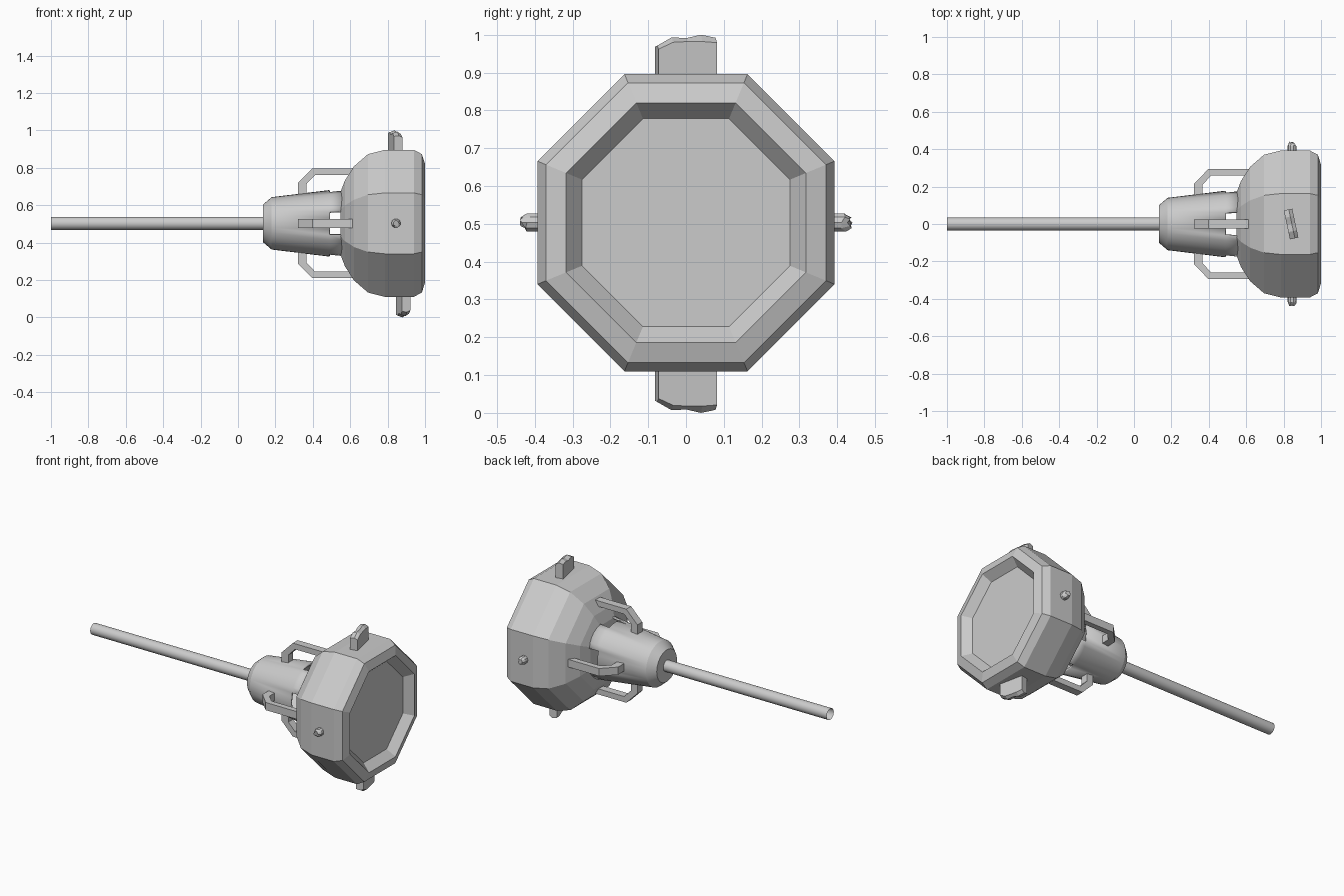
import bpy, bmesh, math, random
from mathutils import Matrix, Vector

if "Cube" in bpy.data.objects:
    bpy.data.objects.remove(bpy.data.objects["Cube"])

CZ = 0.503          # height of the long axis
random.seed(3)


def make(name, bm, smooth=False):
    bmesh.ops.recalc_face_normals(bm, faces=bm.faces)
    me = bpy.data.meshes.new(name)
    bm.to_mesh(me)
    bm.free()
    ob = bpy.data.objects.new(name, me)
    ob.location.z = CZ
    bpy.context.collection.objects.link(ob)
    if smooth:
        bpy.ops.object.select_all(action='DESELECT')
        ob.select_set(True)
        bpy.context.view_layer.objects.active = ob
        bpy.ops.object.shade_smooth_by_angle(angle=math.radians(25))
    return ob


def lathe(profile, n, phase=0.0, cap_start=True, cap_end=True, skip=None):
    """Rings of n points around the x axis from (x, radius) pairs."""
    bm = bmesh.new()
    rings = []
    for x, r in profile:
        angs = [phase + 2 * math.pi * i / n for i in range(n)]
        rings.append([bm.verts.new((x, r * math.cos(a), r * math.sin(a))) for a in angs])
    for k in range(len(rings) - 1):
        a, b = rings[k], rings[k + 1]
        for i in range(n):
            if skip and skip(k, i):
                continue
            j = (i + 1) % n
            bm.faces.new((a[i], a[j], b[j], b[i]))
    if cap_start:
        bm.faces.new(rings[0])
    if cap_end:
        bm.faces.new(rings[-1])
    loose = [v for v in bm.verts if not v.link_faces]
    bmesh.ops.delete(bm, geom=loose, context='VERTS')
    return bm


# Octagonal head with bevelled rim and recessed face (apothem -> circumradius)
k = 1 / math.cos(math.pi / 8)
head = [(0.547, 0.165), (0.572, 0.23), (0.62, 0.305), (0.695, 0.37), (0.785, 0.393),
        (0.94, 0.393), (0.983, 0.37), (1.0, 0.317), (0.95, 0.275)]
make("head", lathe([(x, a * k) for x, a in head], 8, math.pi / 8))

# Tapered collar, with four notches in its open end
neck = make("collar", lathe([(0.133, 0.10), (0.18, 0.14), (0.49, 0.178), (0.555, 0.186)], 36,
                            cap_end=False,
                            skip=lambda b, i: b == 2 and (i + 2) % 9 < 4), True)
wall = neck.modifiers.new("wall", 'SOLIDIFY')
wall.thickness = 0.012
wall.offset = -1

# Long thin rod
make("rod", lathe([(-1.0, 0.035), (0.15, 0.035)], 24, cap_start=False, cap_end=False), True)

# Four bent brackets joining collar and head
outline = [(0.32, 0.14), (0.32, 0.215), (0.397, 0.293), (0.65, 0.293),
           (0.65, 0.258), (0.412, 0.258), (0.366, 0.21), (0.366, 0.14)]
for q in range(4):
    bm = bmesh.new()
    f = bm.faces.new([bm.verts.new((x, -0.024, r)) for x, r in outline])
    ext = bmesh.ops.extrude_face_region(bm, geom=[f])
    bmesh.ops.translate(bm, vec=(0, 0.048, 0),
                        verts=[g for g in ext['geom'] if isinstance(g, bmesh.types.BMVert)])
    bm.transform(Matrix.Rotation(q * math.pi / 2, 4, 'X'))
    make(f"bracket_{q + 1}", bm)

# Broken flat tabs above and below: rows of (front edge, ridge, back edge) heights
tips = [(0.459, 0.468, 0.465), (0.477, 0.49, 0.482), (0.479, 0.488, 0.475),
        (0.479, 0.497, 0.486), (0.476, 0.489, 0.483)]
for name, cx, side in (("top_tab", 0.84, 1), ("bottom_tab", 0.883, -1)):
    bm = bmesh.new()
    rows = []
    for i, tip in enumerate(tips):
        y = -0.079 + 0.158 * i / 4
        grow = 0 if side > 0 else 0.006
        sec = [(0.023, 0.34), (0.023, tip[0] + grow), (0.004, tip[1] + grow),
               (-0.023, tip[2] + grow), (-0.023, 0.34)]
        rows.append([bm.verts.new((x, y, side * h)) for x, h in sec])
    for a, b in zip(rows, rows[1:]):
        for j in range(5):
            bm.faces.new((a[j], a[(j + 1) % 5], b[(j + 1) % 5], b[j]))
    bm.faces.new(rows[0])
    bm.faces.new(rows[-1])
    bm.transform(Matrix.Translation((cx, 0, 0)) @ Matrix.Rotation(math.radians(12), 4, 'Z'))
    make(name, bm)

# Snapped round pegs on both sides
for name, side in (("right_peg", 1), ("left_peg", -1)):
    bm = lathe([(0.36, 0.025), (0.418, 0.025), (0.432, 0.015)], 10)
    for v in bm.verts:
        if v.co.x > 0.41:
            v.co.x += random.uniform(-0.008, 0.008)
    bm.transform(Matrix.Translation((0.845, 0, 0)) @ Matrix.Rotation(side * math.pi / 2, 4, 'Z'))
    make(name, bm)
